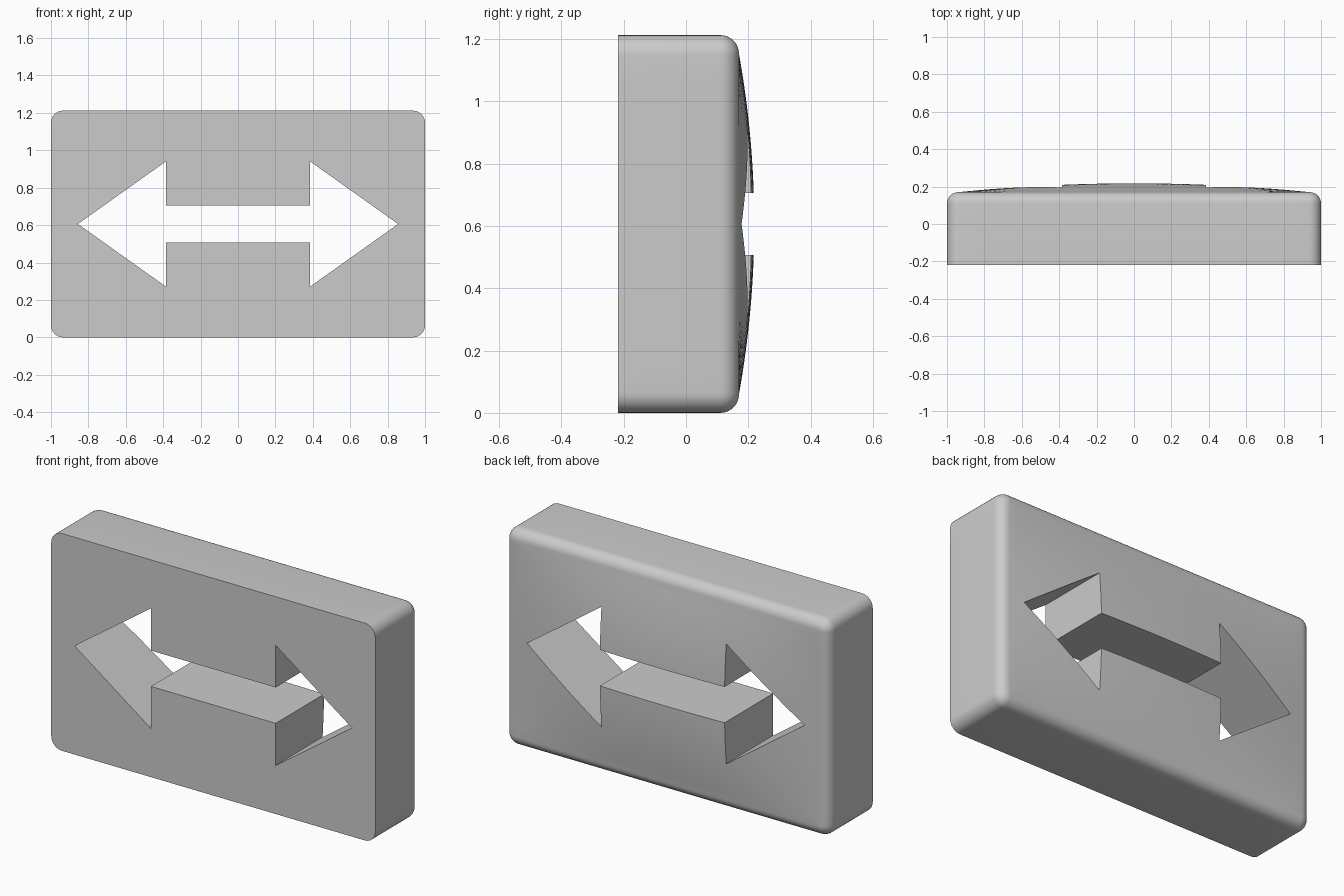
import bpy, bmesh
from math import sin, cos, pi

HX, HZ = 1.0, 0.606            # half width, half height
FRONT, RIM, BULGE = -0.218, 0.17, 0.049
CORNER, FILLET = 0.065, 0.06

old = bpy.data.objects.get("Cube")
if old:
    bpy.data.objects.remove(old, do_unlink=True)

grey = bpy.data.materials.new("plain_grey")
grey.use_nodes = True
colour = (0.6, 0.6, 0.6, 1)
grey.diffuse_color = colour
grey.node_tree.nodes["Principled BSDF"].inputs["Base Color"].default_value = colour


def make_object(name, bm):
    bmesh.ops.recalc_face_normals(bm, faces=bm.faces)
    mesh = bpy.data.meshes.new(name)
    bm.to_mesh(mesh)
    bm.free()
    mesh.materials.append(grey)
    obj = bpy.data.objects.new(name, mesh)
    bpy.context.collection.objects.link(obj)
    return obj


def outline(radius, corner_steps=8, side_steps=14):
    """Rounded rectangle around fixed corner centres."""
    cx, cz = HX - CORNER, HZ - CORNER
    signs = [(1, 1), (-1, 1), (-1, -1), (1, -1)]
    arcs = [[(sx * cx + radius * cos((q + i / corner_steps) * pi / 2),
              sz * cz + radius * sin((q + i / corner_steps) * pi / 2))
             for i in range(corner_steps + 1)] for q, (sx, sz) in enumerate(signs)]
    points = []
    for q, arc in enumerate(arcs):
        points += arc
        (ax, az), (bx, bz) = arc[-1], arcs[(q + 1) % 4][0]
        points += [(ax + (bx - ax) * i / side_steps, az + (bz - az) * i / side_steps)
                   for i in range(1, side_steps)]
    return points


def dome(x, z):
    u, v = x / (HX - FILLET), z / (HZ - FILLET)
    return RIM + BULGE * max(0, 1 - u * u) * max(0, 1 - v * v)


# Block: straight walls, rounded back rim, gently pillowed back
rings = [[(x, FRONT, z) for x, z in outline(CORNER)]]
for i in range(9):
    a = i / 8 * pi / 2
    y = RIM - FILLET + FILLET * sin(a)
    rings.append([(x, y, z) for x, z in outline(CORNER - FILLET * (1 - cos(a)))])
inner = outline(CORNER - FILLET)
for i in range(1, 16):
    s = 1 - i / 16
    rings.append([(x * s, dome(x * s, z * s), z * s) for x, z in inner])

bm = bmesh.new()
loops = [[bm.verts.new((x, y, z + HZ)) for x, y, z in ring] for ring in rings]
n = len(inner)
for a, b in zip(loops, loops[1:]):
    for i in range(n):
        j = (i + 1) % n
        bm.faces.new((a[i], a[j], b[j], b[i]))
bm.faces.new(loops[0])
tip = bm.verts.new((0, dome(0, 0), HZ))
for i in range(n):
    bm.faces.new((loops[-1][i], loops[-1][(i + 1) % n], tip))
block = make_object("block_with_arrow_opening", bm)

# Double-headed arrow cutter
half = [(0.385, -0.1), (0.385, -0.335), (0.856, 0), (0.385, 0.335), (0.385, 0.1)]
arrow = half + [(-x, -z) for x, z in half]
bm = bmesh.new()
face = bm.faces.new([bm.verts.new((x, -0.5, z + HZ)) for x, z in arrow])
ext = bmesh.ops.extrude_face_region(bm, geom=[face])
bmesh.ops.translate(bm, vec=(0, 1, 0),
                    verts=[v for v in ext["geom"] if isinstance(v, bmesh.types.BMVert)])
cutter = make_object("arrow_cutter", bm)

# Cut the opening through the block
mod = block.modifiers.new("arrow_opening", 'BOOLEAN')
mod.operation = 'DIFFERENCE'
mod.solver = 'EXACT'
mod.object = cutter
bpy.ops.object.select_all(action='DESELECT')
block.select_set(True)
bpy.context.view_layer.objects.active = block
bpy.ops.object.modifier_apply(modifier=mod.name)
bpy.data.objects.remove(cutter, do_unlink=True)
bpy.ops.object.shade_smooth_by_angle(angle=pi / 6)
